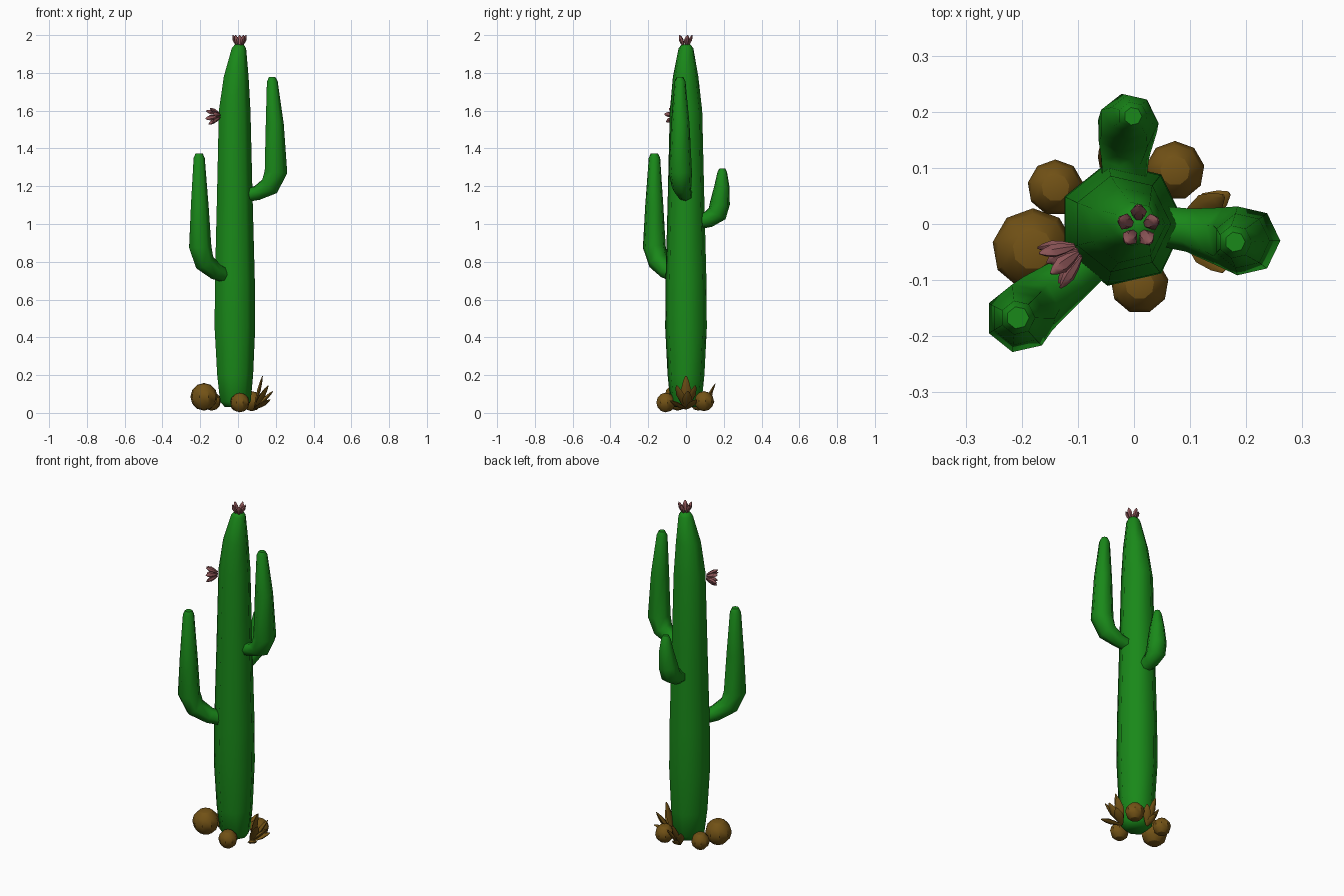
import bpy, bmesh, math
from mathutils import Vector, Matrix

if "Cube" in bpy.data.objects:
    bpy.data.objects.remove(bpy.data.objects["Cube"])

def mat(name, col):
    m = bpy.data.materials.new(name)
    m.diffuse_color = (*col, 1)
    m.use_nodes = True
    m.node_tree.nodes["Principled BSDF"].inputs["Base Color"].default_value = m.diffuse_color
    return m

GREEN = mat("cactus_green", (0.01, 0.25, 0.01))
BROWN = mat("dry_brown", (0.17, 0.085, 0.008))
PINK = mat("petal_pink", (0.26, 0.09, 0.095))

def finish(bm, name, material, angle=50):
    bmesh.ops.recalc_face_normals(bm, faces=bm.faces)
    me = bpy.data.meshes.new(name)
    bm.to_mesh(me)
    bm.free()
    me.materials.append(material)
    ob = bpy.data.objects.new(name, me)
    bpy.context.collection.objects.link(ob)
    bpy.ops.object.select_all(action='DESELECT')
    ob.select_set(True)
    bpy.context.view_layer.objects.active = ob
    bpy.ops.object.shade_smooth_by_angle(angle=math.radians(angle))
    return ob

def tube(name, stations, sides=7, upright=False):
    """Seven-sided tapered sweep; stations are (x, y, z, radius)."""
    bm = bmesh.new()
    pts = [Vector(s[:3]) for s in stations]
    rings = []
    for i, s in enumerate(stations):
        t = pts[min(i + 1, len(pts) - 1)] - pts[max(i - 1, 0)]
        q = Vector((0, 0, 1)).rotation_difference(Vector((0, 0, 1)) if upright else t)
        rings.append([bm.verts.new(pts[i] + q @ Vector((s[3] * math.cos(a), s[3] * math.sin(a), 0)))
                      for a in (k * math.tau / sides for k in range(sides))])
    for a, b in zip(rings, rings[1:]):
        for k in range(sides):
            j = (k + 1) % sides
            bm.faces.new((a[k], a[j], b[j], b[k]))
    bm.faces.new(rings[0])
    bm.faces.new(rings[-1])
    return finish(bm, name, GREEN, 60)

def blade(bm, base, tip, width, thick, side, sides=6):
    """Pointed leaf or petal from base to tip, widest past the middle."""
    base, tip = Vector(base), Vector(tip)
    z = (tip - base).normalized()
    x = Vector(side)
    x = (x - z * x.dot(z)).normalized()
    y = z.cross(x)
    prev = None
    for f, w in ((0, .25), (.3, .75), (.6, 1), (.85, .6), (1, .15)):
        c = base.lerp(tip, f)
        ring = [bm.verts.new(c + x * math.cos(a) * width * w + y * math.sin(a) * thick * w)
                for a in (k * math.tau / sides for k in range(sides))]
        if prev:
            for k in range(sides):
                j = (k + 1) % sides
                bm.faces.new((prev[k], prev[j], ring[j], ring[k]))
        else:
            bm.faces.new(ring)
        prev = ring
    bm.faces.new(prev)

# Trunk
tube("trunk", [(-.015, 0, .03, .06), (-.018, 0, .06, .085), (-.02, 0, .2, .10), (-.022, 0, .45, .113),
               (-.022, 0, .7, .111), (-.022, 0, 1.15, .099), (-.022, 0, 1.6, .088),
               (-.013, -.002, 1.78, .069), (.003, 0, 1.93, .040), (.005, 0, 1.95, .025)], upright=True)

# Arms
tube("right_arm", [(.03, 0, 1.15, .036), (.10, -.01, 1.165, .04), (.165, -.023, 1.20, .055),
                   (.198, -.03, 1.275, .063), (.192, -.03, 1.53, .05),
                   (.18, -.032, 1.755, .03), (.18, -.032, 1.777, .018)])
tube("left_arm", [(-.06, -.05, .725, .038), (-.12, -.10, .75, .045), (-.18, -.145, .80, .056),
                  (-.203, -.168, .88, .062), (-.205, -.168, 1.1, .049),
                  (-.207, -.167, 1.35, .031), (-.207, -.167, 1.373, .02)])
tube("back_arm", [(-.02, .06, 1.01, .04), (-.018, .12, 1.025, .045), (-.014, .165, 1.055, .055),
                  (-.010, .18, 1.11, .054), (-.003, .19, 1.2, .041),
                  (-.002, .192, 1.275, .026), (-.002, .192, 1.293, .016)])

# Flowers: petals fanned around an axis
def flower(name, centre, axis, radius, length, count):
    q = Vector((0, 0, 1)).rotation_difference(Vector(axis))
    c = Vector(centre)
    bm = bmesh.new()
    for k in range(count):
        a = k * math.tau / count + .3
        d = Vector((math.cos(a), math.sin(a), 0))
        side = Vector((-d.y, d.x, 0))
        blade(bm, c + q @ (d * radius * .3), c + q @ (d * radius + Vector((0, 0, length))),
              .015, .011, q @ side)
    return finish(bm, name, PINK)

flower("top_flower", (.008, -.004, 1.938), (0, 0, 1), .037, .062, 5)
flower("side_flower", (-.100, -.048, 1.573), (-.85, -.5, -.05), .043, .06, 6)

# Rocks
for i, (x, y, z, r) in enumerate([(-.18, -.045, .085, .073), (.01, -.108, .055, .052),
                                  (.073, .095, .062, .053), (-.14, .065, .062, .05)]):
    bm = bmesh.new()
    bmesh.ops.create_uvsphere(bm, u_segments=9, v_segments=6, radius=r,
                              matrix=Matrix.Translation((x, y, z)))
    finish(bm, "rock_%d" % (i + 1), BROWN, 30)

# Dry leaf clumps; leaves fan outward from a shared root
def clump(name, root, tips, width):
    bm = bmesh.new()
    for t in tips:
        d = Vector(t) - Vector(root)
        blade(bm, root, t, width, .011, (-d.y, d.x, 0.001))
    return finish(bm, name, BROWN)

clump("right_leaves", (.085, 0, .02),
      [(.13, 0, .195), (.16, .05, .145), (.16, -.05, .145), (.185, .01, .115),
       (.17, .055, .07), (.16, -.085, .065)], .026)
clump("back_leaves", (-.02, .085, .015),
      [(-.02, .155, .155), (.025, .14, .11), (-.06, .135, .11), (-.02, .15, .06)], .022)
